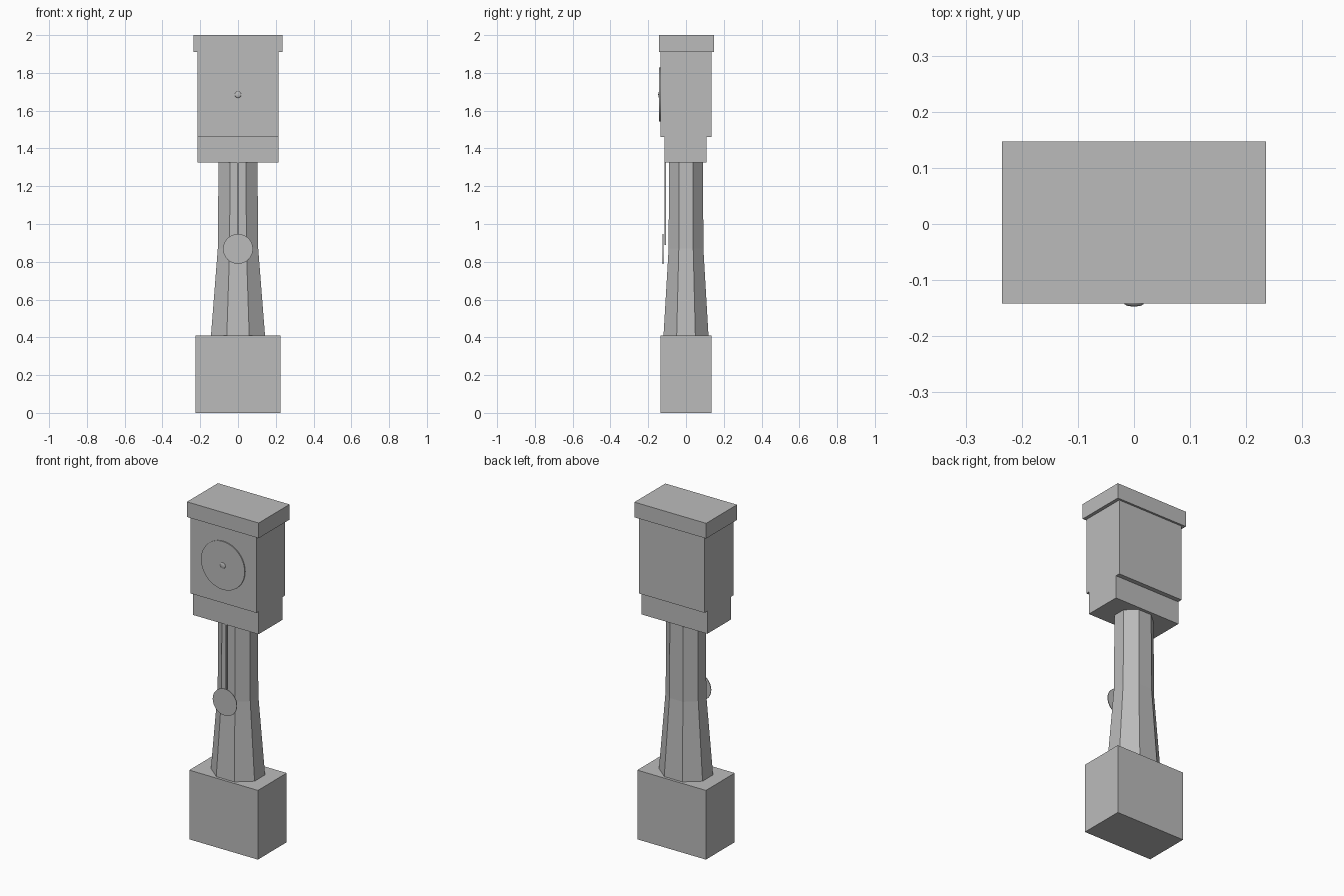
import bpy, bmesh, math
from mathutils import Matrix, Vector

if "Cube" in bpy.data.objects:
    bpy.data.objects.remove(bpy.data.objects["Cube"])

grey = bpy.data.materials.new("plain grey")
grey.diffuse_color = (0.5, 0.5, 0.5, 1)
grey.use_nodes = True
grey.node_tree.nodes["Principled BSDF"].inputs["Base Color"].default_value = grey.diffuse_color


def finish(name, bm, smooth=False):
    bmesh.ops.recalc_face_normals(bm, faces=bm.faces)
    mesh = bpy.data.meshes.new(name)
    bm.to_mesh(mesh)
    bm.free()
    mesh.materials.append(grey)
    ob = bpy.data.objects.new(name, mesh)
    bpy.context.collection.objects.link(ob)
    if smooth:
        bpy.ops.object.select_all(action='DESELECT')
        bpy.context.view_layer.objects.active = ob
        ob.select_set(True)
        bpy.ops.object.shade_smooth_by_angle(angle=math.radians(40))
    return ob


def box(name, x0, x1, y0, y1, z0, z1):
    bm = bmesh.new()
    mat = Matrix.Translation(((x0 + x1) / 2, (y0 + y1) / 2, (z0 + z1) / 2)) @ \
        Matrix.Diagonal((x1 - x0, y1 - y0, z1 - z0, 1))
    bmesh.ops.create_cube(bm, size=1, matrix=mat)
    return finish(name, bm)


def disc(name, z, radius, y0, y1, sides=48):
    # round plate facing the front
    bm = bmesh.new()
    mat = Matrix.Translation((0, (y0 + y1) / 2, z)) @ Matrix.Rotation(math.pi / 2, 4, 'X')
    bmesh.ops.create_cone(bm, cap_ends=True, segments=sides, radius1=radius,
                          radius2=radius, depth=y1 - y0, matrix=mat)
    return finish(name, bm, True)


# stacked case boxes
box("base", -0.225, 0.225, -0.135, 0.135, 0, 0.41)
box("hood_neck", -0.215, 0.215, -0.115, 0.108, 1.325, 1.46)
box("hood", -0.215, 0.215, -0.136, 0.135, 1.46, 1.91)
box("cornice", -0.235, 0.235, -0.142, 0.147, 1.91, 2.0)

# eight-sided trunk, flaring below the middle
bm = bmesh.new()
rings = []
for rx, ry, z in [(0.143, 0.119, 0.41), (0.107, 0.092, 0.87), (0.103, 0.09, 1.325)]:
    k = 1 / math.cos(math.pi / 8)
    rings.append([bm.verts.new((rx * k * math.cos((i + 0.5) * math.pi / 4),
                                ry * k * math.sin((i + 0.5) * math.pi / 4), z))
                  for i in range(8)])
for a, b in zip(rings, rings[1:]):
    for i in range(8):
        j = (i + 1) % 8
        bm.faces.new((a[i], a[j], b[j], b[i]))
bm.faces.new(rings[0])
bm.faces.new(rings[-1])
finish("trunk", bm)

# clock face with a small domed hub
disc("dial", 1.685, 0.143, -0.142, -0.136)
bm = bmesh.new()
bmesh.ops.create_uvsphere(bm, u_segments=24, v_segments=12, radius=1,
                          matrix=Matrix.Translation((0, -0.142, 1.685))
                          @ Matrix.Diagonal((0.017, 0.005, 0.017, 1)))
finish("hub", bm, True)

# pendulum
box("pendulum_rod", -0.005, 0.005, -0.115, -0.105, 0.89, 1.33)
disc("pendulum_bob", 0.868, 0.079, -0.124, -0.12)
